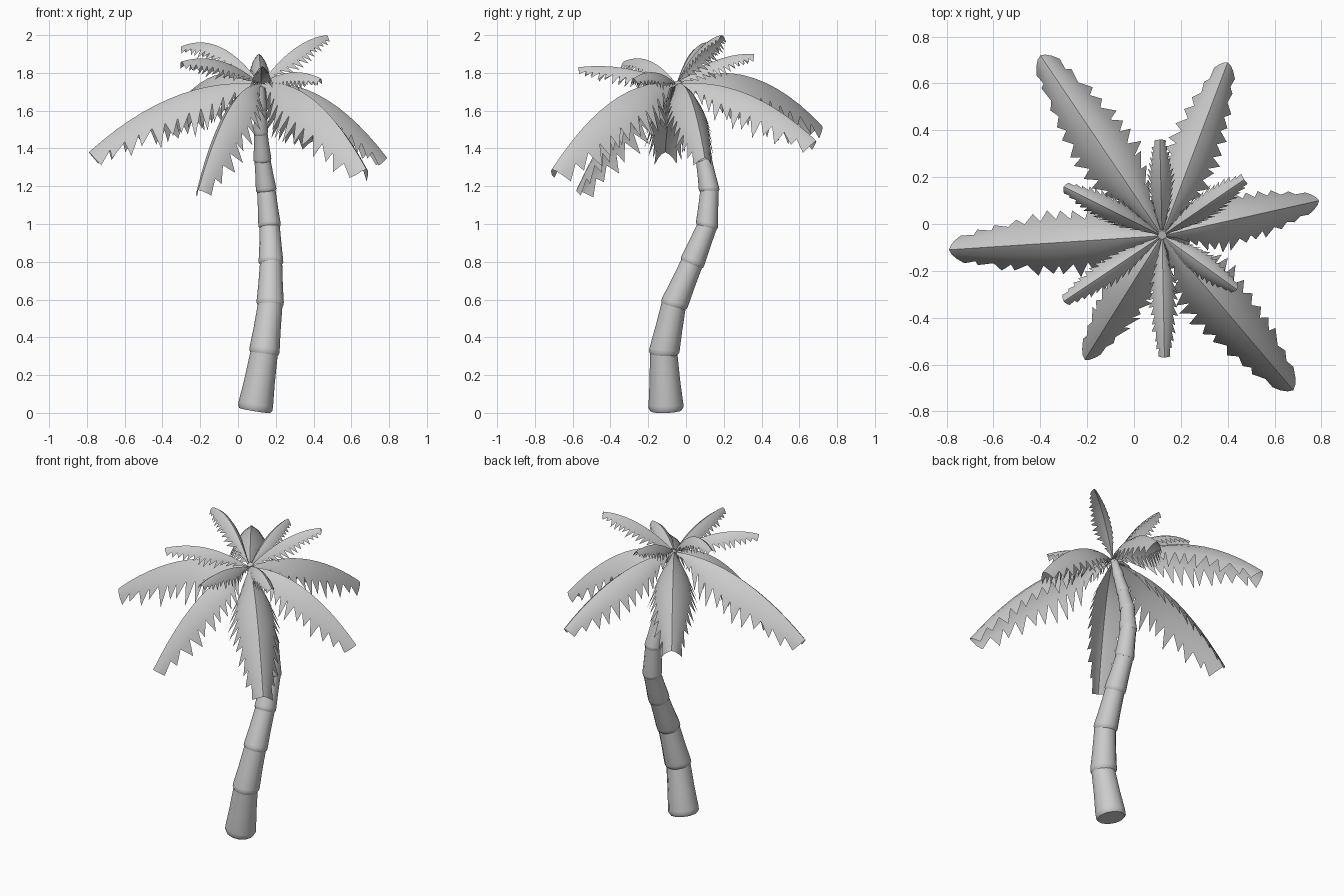
import bpy, bmesh, math, random
from mathutils import Vector

if "Cube" in bpy.data.objects:
    bpy.data.objects.remove(bpy.data.objects["Cube"])

random.seed(4)
grey = bpy.data.materials.new("palm_grey")
grey.diffuse_color = (0.6, 0.6, 0.6, 1)
grey.use_nodes = True
grey.node_tree.nodes["Principled BSDF"].inputs["Base Color"].default_value = grey.diffuse_color
CROWN = Vector((0.12, -0.05, 1.74))


def finish(bm, name, angle):
    me = bpy.data.meshes.new(name)
    bm.to_mesh(me)
    bm.free()
    ob = bpy.data.objects.new(name, me)
    bpy.context.collection.objects.link(ob)
    me.materials.append(grey)
    bpy.ops.object.select_all(action='DESELECT')
    ob.select_set(True)
    bpy.context.view_layer.objects.active = ob
    bpy.ops.object.shade_smooth_by_angle(angle=math.radians(angle))


# Trunk joints: x, y, z, radius
JOINTS = [(.09, -.105, .018, .092), (.138, -.118, .315, .08), (.17, -.065, .57, .072),
          (.175, .03, .79, .065), (.168, .11, .985, .059), (.15, .124, 1.175, .054),
          (.13, .095, 1.335, .047), (.12, .045, 1.48, .04), (.12, 0, 1.61, .034),
          (.12, -.045, 1.75, .022)]


def trunk_segment(i, sides=12):
    a, b = Vector(JOINTS[i][:3]), Vector(JOINTS[i + 1][:3])
    ra, rb = JOINTS[i][3], JOINTS[i + 1][3]
    # blend the axis with the neighbours so the joints follow the bend
    before = Vector(JOINTS[max(i - 1, 0)][:3])
    after = Vector(JOINTS[min(i + 2, len(JOINTS) - 1)][:3])
    d0, d1 = (b - before).normalized(), (after - a).normalized()
    bm, rings = bmesh.new(), []
    for t, r in ((-.02, ra * .9), (.03, ra), (.1, ra * 1.0), (.5, ra * .45 + rb * .5),
                 (1.05, rb * .9)):
        d = d0.lerp(d1, min(max(t, 0), 1)).normalized()
        u = Vector((0, 1, 0)).cross(d).normalized()
        v = d.cross(u)
        c = a.lerp(b, t)
        rings.append([bm.verts.new(c + r * (u * math.cos(k * math.tau / sides)
                                            + v * math.sin(k * math.tau / sides)))
                      for k in range(sides)])
    for lo, hi in zip(rings, rings[1:]):
        for k in range(sides):
            m = (k + 1) % sides
            bm.faces.new((lo[k], lo[m], hi[m], hi[k]))
    bm.faces.new(rings[0][::-1])
    bm.faces.new(rings[-1])
    finish(bm, f"trunk_segment_{i + 1}", 50)


for i in range(len(JOINTS) - 1):
    trunk_segment(i)

# Leaf outline: position along the spine, share of the full half width
OUTLINE = [(0, .06), (.15, .4), (.33, .9), (.55, 1), (.8, .78), (.93, .55), (1, .4)]


def outline(t):
    for (t0, w0), (t1, w1) in zip(OUTLINE, OUTLINE[1:]):
        if t <= t1:
            return w0 + (w1 - w0) * (t - t0) / (t1 - t0)
    return OUTLINE[-1][1]


def frond(name, tip, rise, width, teeth):
    """Arched leaf with drooping sides and a saw-toothed rim."""
    tip = Vector(tip)
    flat = Vector((tip.x - CROWN.x, tip.y - CROWN.y, 0))
    sag = rise - (tip.z - CROWN.z)
    side = Vector((0, 0, 1)).cross(flat).normalized()

    def point(t, s):
        # s runs across the leaf, 1 is the body edge
        w = width * outline(t)
        p = CROWN + flat * t + Vector((0, 0, rise * t - sag * t * t))
        up = (flat + Vector((0, 0, rise - 2 * sag * t))).cross(side).normalized()
        return p + side * s * w - up * w * (.35 * abs(s) + .75 * s * s)

    bm = bmesh.new()
    cols = (-1, -.5, 0, .5, 1)
    rows = [[bm.verts.new(point(i / teeth, s)) for s in cols] for i in range(teeth + 1)]
    for a, b in zip(rows, rows[1:]):
        for k in range(4):
            bm.faces.new((a[k], b[k], b[k + 1], a[k + 1]))
    # pointed leaflets along both rims
    for i in range(1, teeth):
        for k, s in ((0, -1), (4, 1)):
            t = min((i + random.uniform(.9, 1.3)) / teeth, 1)
            peak = bm.verts.new(point(t, s * random.uniform(1.35, 1.6)))
            tri = (rows[i][k], peak, rows[i + 1][k])
            bm.faces.new(tri if s > 0 else tri[::-1])
    bmesh.ops.recalc_face_normals(bm, faces=bm.faces)
    if sum(f.normal.z for f in bm.faces) < 0:
        bmesh.ops.reverse_faces(bm, faces=bm.faces)
    finish(bm, name, 60)


# Large hanging fronds: tip, rise, half width
LARGE = [((.79, .10, 1.35), .10, .085), ((.40, .69, 1.44), .10, .085),
         ((-.40, .72, 1.52), .38, .10), ((-.79, -.11, 1.38), .10, .10),
         ((-.21, -.58, 1.18), .05, .085), ((.68, -.71, 1.29), .12, .105)]
for n, (tip, rise, w) in enumerate(LARGE):
    frond(f"large_frond_{n + 1}", tip, rise, w, 13)

# Small upright fronds
SMALL = [((.47, .19, 2.0), .48, .042), ((.11, .36, 1.90), .34, .04),
         ((-.30, .16, 1.94), .58, .042), ((-.30, -.33, 1.86), .37, .042),
         ((.13, -.57, 1.83), .24, .042), ((.44, -.28, 1.77), .22, .042)]
for n, (tip, rise, w) in enumerate(SMALL):
    frond(f"small_frond_{n + 1}", tip, rise, w, 14)
